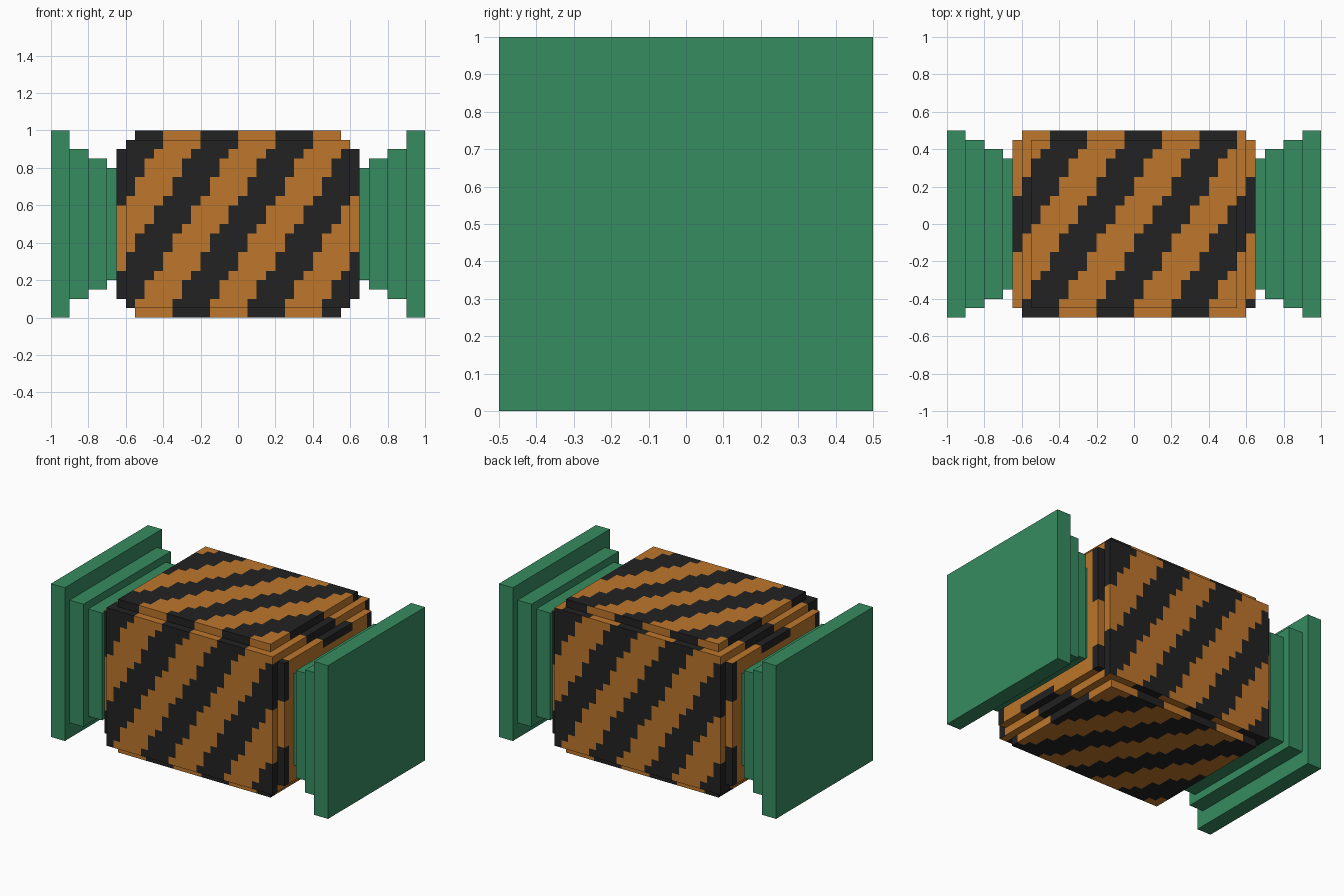
import bpy
import bmesh
import math

if "Cube" in bpy.data.objects:
    bpy.data.objects.remove(bpy.data.objects["Cube"])

STEP = 0.05  # size of one stripe cell


def material(name, rgb):
    m = bpy.data.materials.new(name)
    m.use_nodes = True
    m.diffuse_color = (*rgb, 1)
    bsdf = m.node_tree.nodes["Principled BSDF"]
    bsdf.inputs["Base Color"].default_value = (*rgb, 1)
    bsdf.inputs["Roughness"].default_value = 0.8
    return m


green = material("green", (0.038, 0.262, 0.119))
orange = material("orange", (0.51, 0.181, 0.025))
black = material("black", (0.016, 0.016, 0.016))


def box_mesh(lo, hi):
    bm = bmesh.new()
    bmesh.ops.create_cube(bm, size=1)
    for v in bm.verts:
        for i in range(3):
            v.co[i] = lo[i] if v.co[i] < 0 else hi[i]
    return bm


def finish(bm, name, mats):
    mesh = bpy.data.meshes.new(name)
    bm.to_mesh(mesh)
    bm.free()
    for m in mats:
        mesh.materials.append(m)
    obj = bpy.data.objects.new(name, mesh)
    bpy.context.collection.objects.link(obj)
    return obj


def is_black(x, side, along):
    """Stripes wind around x: front going up, top going back, back going down, bottom going forward."""
    row = math.floor(along / STEP + 0.001)
    shift = (0, 11, 23, 35)[side] + int(row * 0.62)
    col = math.floor((x + 0.35) / STEP + 0.001)
    return (col - shift) % 8 < 4


def side_of(y, z, use_y):
    if use_y:
        return (0, z) if y < 0 else (2, 1 - z)
    return (1, y + 0.5) if z > 0.5 else (3, 0.5 - y)


def striped_box(name, hx, hy, hz):
    bm = box_mesh((-hx, -hy, 0.5 - hz), (hx, hy, 0.5 + hz))
    # Cut the box into square cells
    for axis, half, mid in ((0, hx, 0), (1, hy, 0), (2, hz, 0.5)):
        for i in range(1, round(2 * half / STEP)):
            co, no = [0, 0, 0], [0, 0, 0]
            co[axis], no[axis] = mid - half + i * STEP, 1
            bmesh.ops.bisect_plane(bm, geom=bm.verts[:] + bm.edges[:] + bm.faces[:],
                                   plane_co=co, plane_no=no, dist=1e-5)
    bm.normal_update()
    for f in bm.faces:
        c, n = f.calc_center_median(), f.normal
        if abs(n.x) > 0.5:
            # End faces carry stripes only in the outermost ring of cells
            edge_y = abs(c.y) > hy - STEP
            edge_z = abs(c.z - 0.5) > hz - STEP
            if not (edge_y or edge_z):
                continue
            x = c.x - math.copysign(STEP / 2, c.x)
            use_y = edge_y
        else:
            x, use_y = c.x, abs(n.y) > 0.5
        f.material_index = int(is_black(x, *side_of(c.y, c.z, use_y)))
    finish(bm, name, (orange, black))


# Wound body: three crossing boxes give the stepped edges
striped_box("body_top_and_bottom", 0.55, 0.45, 0.5)
striped_box("body_middle", 0.60, 0.50, 0.45)
striped_box("body_ends", 0.65, 0.45, 0.40)

# Stepped plates on both ends: inner x, outer x, half depth, half height
PLATES = (
    ("inner_plate", 0.62, 0.70, 0.35, 0.30),
    ("second_plate", 0.70, 0.80, 0.40, 0.35),
    ("third_plate", 0.80, 0.90, 0.45, 0.40),
    ("outer_plate", 0.90, 1.00, 0.50, 0.50),
)
for label, s in (("left", 1), ("right", -1)):
    for name, x0, x1, hy, hz in PLATES:
        a, b = sorted((s * x0, s * x1))
        finish(box_mesh((a, -hy, 0.5 - hz), (b, hy, 0.5 + hz)), f"{label}_{name}", (green,))
